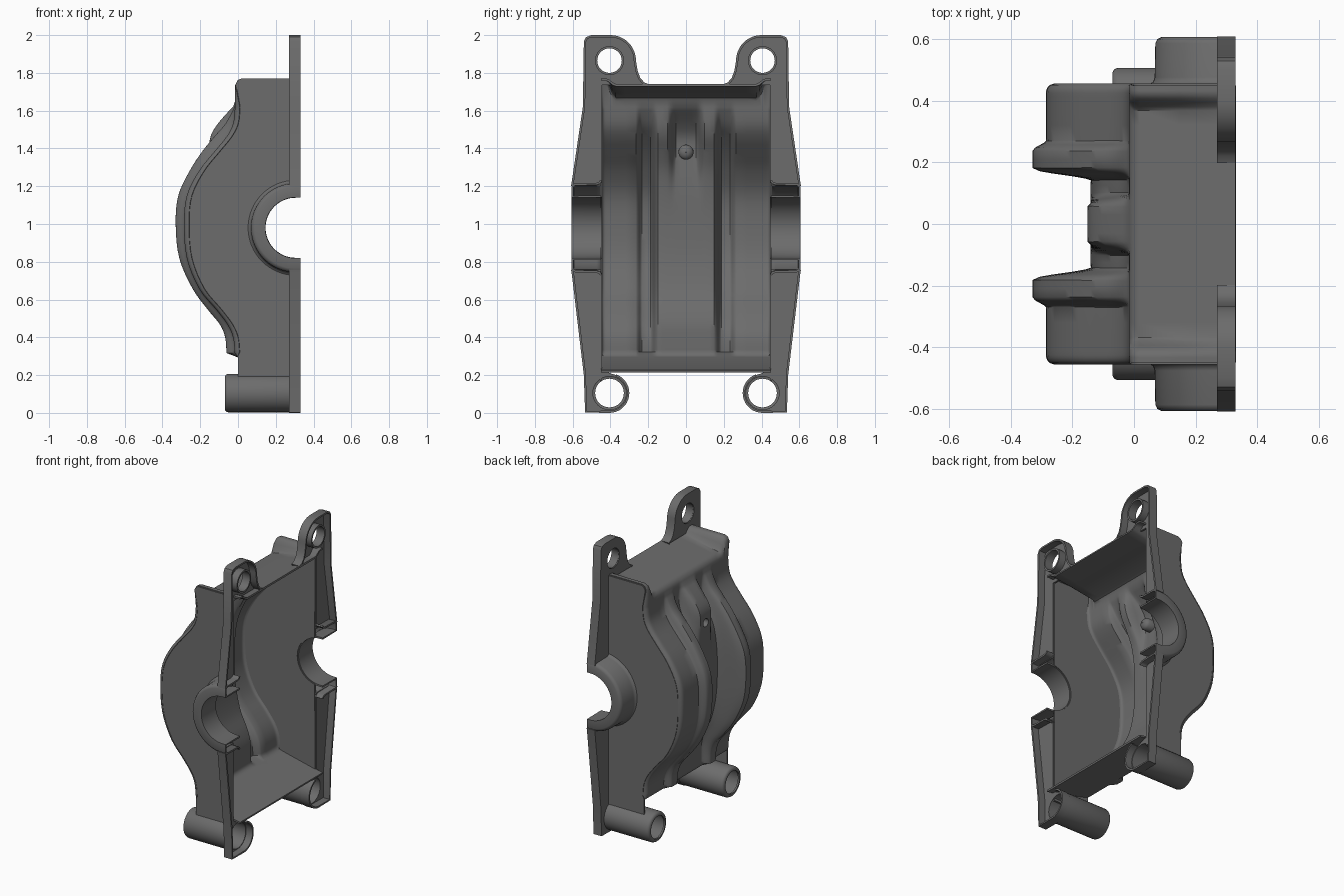
import bpy, bmesh, math
from mathutils import Vector

cube = bpy.data.objects.get("Cube")
if cube:
    bpy.data.objects.remove(cube, do_unlink=True)

GREY = (0.15, 0.15, 0.15, 1)
metal = bpy.data.materials.new("dark cast grey")
metal.use_nodes = True
metal.diffuse_color = GREY
shader = next(n for n in metal.node_tree.nodes if n.type == 'BSDF_PRINCIPLED')
shader.inputs["Base Color"].default_value = GREY
shader.inputs["Roughness"].default_value = 0.6

WALL = 0.012      # skin thickness
SIDE = 0.45       # half width of the body
MOUTH = 0.33      # open mating plane
PLATE = 0.275     # flange plate
BORE_X, BORE_Z, BORE_R = 0.305, 0.98, 0.165
LUG = (0.405, 1.865)
TUBE = (0.405, 0.105)


def drill(obj, x, y, z, radius):
    """Cut a round hole along x and drop the cutter."""
    bpy.ops.mesh.primitive_cylinder_add(vertices=32, radius=radius, depth=0.16,
                                        location=(x, y, z), rotation=(0, math.pi / 2, 0))
    cutter = bpy.context.object
    cutter.hide_render = True
    mod = obj.modifiers.new("hole", 'BOOLEAN')
    mod.operation, mod.object, mod.solver = 'DIFFERENCE', cutter, 'EXACT'
    bpy.context.view_layer.objects.active = obj
    bpy.ops.object.modifier_apply(modifier=mod.name)
    bpy.data.objects.remove(cutter, do_unlink=True)


def sheet(name, verts, faces, holes=()):
    """Thin skin from faces, thickened, drilled and smoothed."""
    mesh = bpy.data.meshes.new(name)
    mesh.from_pydata([Vector(v) for v in verts], [], faces)
    bm = bmesh.new()
    bm.from_mesh(mesh)
    bmesh.ops.remove_doubles(bm, verts=bm.verts, dist=0.0001)
    bmesh.ops.recalc_face_normals(bm, faces=bm.faces)
    bm.to_mesh(mesh)
    bm.free()
    obj = bpy.data.objects.new(name, mesh)
    bpy.context.collection.objects.link(obj)
    obj.data.materials.append(metal)
    mod = obj.modifiers.new("wall", 'SOLIDIFY')
    mod.thickness, mod.offset = WALL, 0
    bpy.ops.object.select_all(action='DESELECT')
    obj.select_set(True)
    bpy.context.view_layer.objects.active = obj
    bpy.ops.object.modifier_apply(modifier=mod.name)
    for hole in holes:
        drill(obj, *hole)
    bpy.ops.object.select_all(action='DESELECT')
    obj.select_set(True)
    bpy.context.view_layer.objects.active = obj
    bpy.ops.object.shade_smooth_by_angle(angle=math.radians(40))
    return obj


def grid(name, rows, holes=()):
    """Skin through equally long rows of points."""
    n = len(rows[0])
    faces = [(r * n + i, r * n + i + 1, (r + 1) * n + i + 1, (r + 1) * n + i)
             for r in range(len(rows) - 1) for i in range(n - 1)]
    return sheet(name, [p for row in rows for p in row], faces, holes)


def turned_x(name, profile, y, z):
    """Full turning about an axis along x; profile is (x, radius)."""
    turn = [2 * math.pi * i / 32 for i in range(33)]
    grid(name, [[(x, y + r * math.cos(a), z + r * math.sin(a)) for a in turn]
                for x, r in profile])


def arc(centre, r, start, end, n=12):
    angles = [math.radians(start + (end - start) * i / n) for i in range(n + 1)]
    return [(centre[0] + r * math.cos(a), centre[1] + r * math.sin(a)) for a in angles]


def ease(lo, hi, v):
    t = min(1, max(0, (v - lo) / (hi - lo)))
    return t * t * (3 - 2 * t)


def mix(a, b, t):
    return a + (b - a) * t


def spline(vals, steps=4):
    """Smooth curve through a list of values."""
    out = []
    for i in range(len(vals) - 1):
        a, b, c, d = (vals[max(0, min(len(vals) - 1, i + k))] for k in (-1, 0, 1, 2))
        for k in range(steps):
            t = k / steps
            out.append(b + 0.5 * t * (c - a + t * (2*a - 5*b + 4*c - d + t * (3 * (b - c) + d - a))))
    return out + [vals[-1]]


# Back wall depth at each height, for the four zones across the width
HEIGHT = spline([1.62, 1.53, 1.46, 1.38, 1.28, 1.15, 1, .82, .66, .55, .47, .4, .32])
RIB = spline([-.012, -.06, -.12, -.185, -.25, -.31, -.324, -.305, -.235, -.155, -.09, -.062, -.055])
CHAMBER = spline([-.01, -.02, -.055, -.12, -.2, -.265, -.28, -.265, -.2, -.11, -.05, -.02, -.012])
VALLEY = spline([-.01, -.012, -.03, -.07, -.11, -.13, -.135, -.125, -.09, -.04, -.015, -.01, -.01])
BUMP = spline([-.02, -.1, -.14, -.145, -.14, -.135, -.135, -.125, -.09, -.04, -.015, -.01, -.01])


def section(y):
    """Body outline (x, z) at one station, from ceiling mouth to floor mouth."""
    y = abs(y)
    horn = ease(.37, .425, y)
    front, back = mix(1.735, 1.765, horn), mix(1.68, 1.765, horn)
    t = min(1, max(0, (y - .425) / .025))
    inset = .022 * (1 - math.sqrt(1 - t * t))
    pts = [(MOUTH, front), (PLATE, mix(front, back, .2)), (.15, mix(front, back, .6)),
           (.02, back), (.002, back - .008), (-.009, back - .03)]
    for z, rib, chamber, valley, bump in zip(HEIGHT, RIB, CHAMBER, VALLEY, BUMP):
        x = mix(bump, valley, ease(.055, .1, y))
        x = mix(x, rib, ease(.145, .185, y))
        x = mix(x, chamber, ease(.235, .268, y))
        pts.append((x + inset, z))
    return pts + [(0, .3), (.02, .29), (PLATE, .23), (MOUTH, .22)]


# Main body skin with ribs, valley and raised pad
half = [0, .03, .055, .066, .078, .09, .1, .125, .145, .153, .16, .165, .17, .177, .185, .21, .235,
        .243, .252, .26, .268, .32, .37, .385, .4, .412, .425, .433, .44, .446, SIDE]
stations = [-y for y in half[:0:-1]] + half
grid("housing_shell", [[(x, y, z) for x, z in section(y)] for y in stations],
     holes=[(-.15, 0, 1.38, .028)])

# Blind screw socket in the pad
turned_x("screw_socket", [(-.145, .034), (-.095, .034), (-.083, .026), (-.078, .012), (-.077, .001)], 0, 1.38)

for s, side in ((-1, "front"), (1, "back")):
    # Flat side wall with a half round notch for the shaft
    notch = [p for p in arc((BORE_X, BORE_Z), BORE_R, 270, 90, 32) if p[0] <= PLATE]
    rim = section(SIDE)[1:-4] + [(0, .3), (0, .17), (PLATE, .17)] + notch
    sheet(side + "_side_wall", [(x, s * SIDE, z) for x, z in rim], [list(range(len(rim)))])

    # Shaft boss: outer skin, end ring and bore, run straight out to the mouth
    rows = []
    for r, y in ((.25, SIDE), (.238, .458), (.232, .475), (.23, .585), (.225, .596),
                 (.214, .601), (BORE_R, .601), (BORE_R, SIDE)):
        bow = arc((BORE_X, BORE_Z), r, 90, 270, 32)
        bow = [(MOUTH, BORE_Z + r)] + bow + [(MOUTH, BORE_Z - r)]
        rows.append([(x, s * y, z) for x, z in bow])
    grid(side + "_shaft_boss", rows)

    # Flange plates with their rims, above and below the boss
    upper = ([(.603, 1.2), (.598, 1.23), (.54, 1.62), (.535, 1.965), (.525, 1.985), (.5, 1.994)]
             + arc((.4, LUG[1]), .129, 90, 180) + [(.262, 1.81), (.247, 1.77), (.225, 1.745), (.2, 1.735)])
    lower = ([(.603, .76), (.598, .73), (.535, .2), (.53, .006)]
             + arc(TUBE, .099, 270, 110, 16))
    for label, edge, inner, hole in (
            ("upper", upper, [(SIDE, 1.735), (SIDE, 1.2)], (*LUG, .067)),
            ("lower", lower, [(SIDE, .23), (SIDE, .76)], (*TUBE, .088))):
        plate = edge + inner
        sheet(f"{side}_{label}_flange", [(PLATE, s * y, z) for y, z in plate],
              [list(range(len(plate)))], holes=[(PLATE, s * hole[0], hole[1], hole[2])])
        grid(f"{side}_{label}_flange_rim",
             [[(x, s * y, z) for y, z in edge] for x in (PLATE - .006, MOUTH)])

    # Lug hole collar and lower bolt tube
    turned_x(side + "_lug_collar", [(PLATE, .071), (MOUTH, .071)], s * LUG[0], LUG[1])
    turned_x(side + "_bolt_tube", [(PLATE, .096), (-.052, .096), (-.06, .093), (-.064, .086),
                                   (-.064, .076)], s * TUBE[0], TUBE[1])
